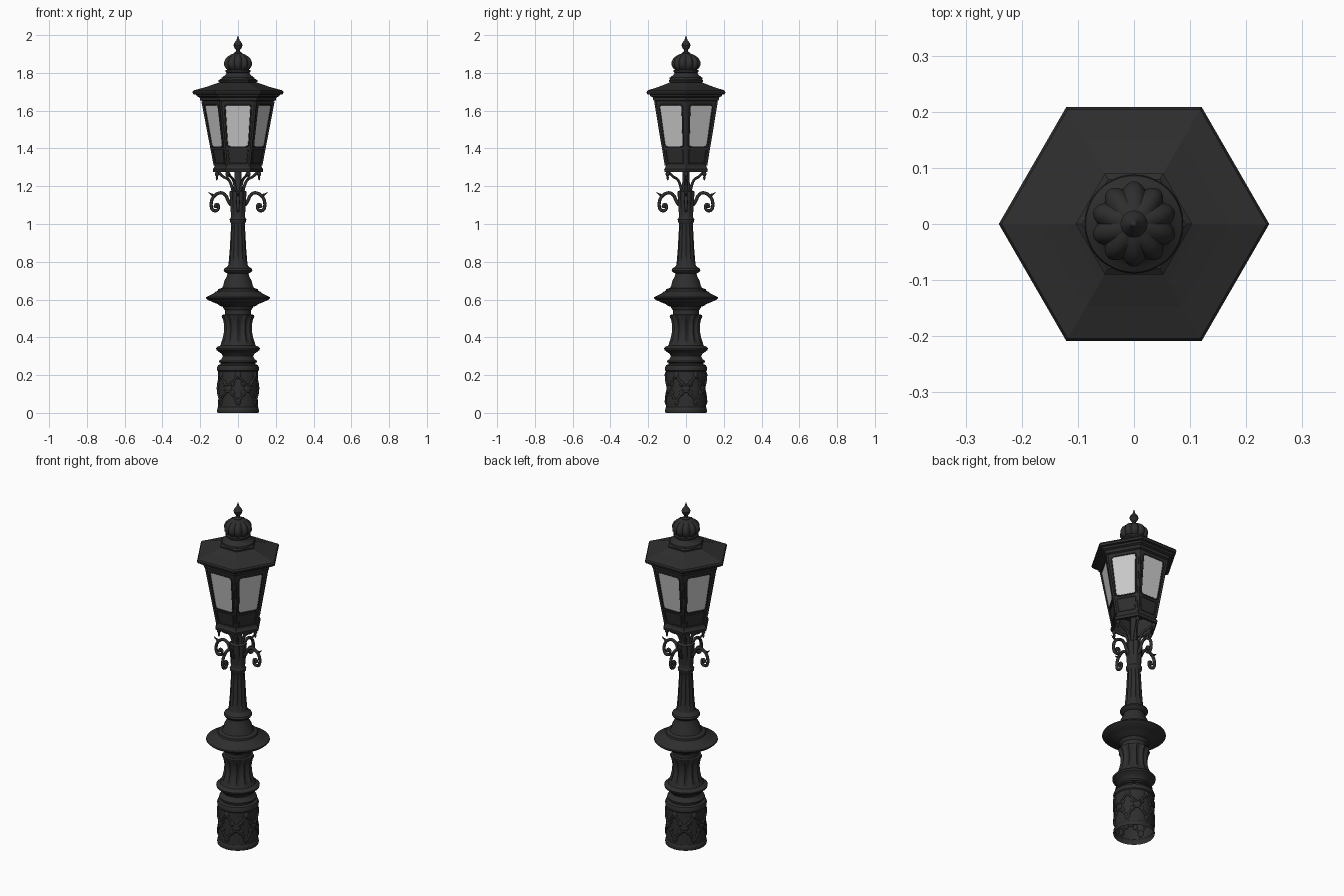
import bpy, bmesh
from math import sin, cos, pi, radians
from mathutils import Vector, Matrix

cube = bpy.data.objects.get("Cube")
if cube:
    bpy.data.objects.remove(cube)


def material(name, rgb, rough):
    m = bpy.data.materials.new(name)
    m.use_nodes = True
    m.diffuse_color = (*rgb, 1)
    bsdf = m.node_tree.nodes["Principled BSDF"]
    bsdf.inputs["Base Color"].default_value = (*rgb, 1)
    bsdf.inputs["Roughness"].default_value = rough
    return m


iron = material("black_iron", (0.027, 0.027, 0.027), 0.6)
glass = material("frosted_glass", (0.6, 0.6, 0.6), 0.4)


def finish(name, bm, mat, smooth=True):
    bmesh.ops.remove_doubles(bm, verts=bm.verts, dist=0.0002)
    mesh = bpy.data.meshes.new(name)
    bm.to_mesh(mesh)
    bm.free()
    mesh.materials.append(mat)
    ob = bpy.data.objects.new(name, mesh)
    bpy.context.collection.objects.link(ob)
    if smooth:
        bpy.ops.object.select_all(action='DESELECT')
        ob.select_set(True)
        bpy.context.view_layer.objects.active = ob
        bpy.ops.object.shade_smooth_by_angle(angle=radians(35))
    return ob


def lathe(name, profile, segs=48, lobes=0, smooth=True):
    """Profile of (radius, z[, depth]); depth > 0 cuts flutes, depth < 0 leaves lobes."""
    bm = bmesh.new()
    rings = []
    for r, z, *depth in profile:
        d = depth[0] if depth else 0
        ring = []
        for k in range(segs):
            a = 2 * pi * k / segs
            w = abs(sin(lobes * a / 2))
            q = r * (1 - d * w if d > 0 else 1 + d * (1 - w))
            ring.append(bm.verts.new((q * cos(a), q * sin(a), z)))
        rings.append(ring)
    for low, high in zip(rings, rings[1:]):
        for k in range(segs):
            n = (k + 1) % segs
            bm.faces.new((low[k], low[n], high[n], high[k]))
    return finish(name, bm, iron, smooth)


def tubes(name, paths, thick, cyclic=False, kind='NURBS', res=3):
    """Round bars along paths of points or (x, y, z, taper)."""
    cu = bpy.data.curves.new(name, 'CURVE')
    cu.dimensions = '3D'
    cu.bevel_depth = thick
    cu.bevel_resolution = 2
    cu.resolution_u = res
    cu.use_fill_caps = True
    for path in paths:
        sp = cu.splines.new(kind)
        sp.points.add(len(path) - 1)
        for p, q in zip(sp.points, path):
            p.co = (q[0], q[1], q[2], 1)
            p.radius = q[3] if len(q) > 3 else 1
        sp.use_cyclic_u = cyclic
        sp.use_endpoint_u = True
        if kind == 'NURBS':
            sp.order_u = 3
    cu.materials.append(iron)
    ob = bpy.data.objects.new(name, cu)
    bpy.context.collection.objects.link(ob)


def around(path, count, start=0):
    """Copies of a radial path (radius, z, taper) turned about the axis."""
    turns = [start + 2 * pi * k / count for k in range(count)]
    return [[(r * cos(a), r * sin(a), z, t) for r, z, t in path] for a in turns]


def beads(name, items):
    """Squashed balls: (angle, radius, z, depth, width, height)."""
    bm = bmesh.new()
    for a, r, z, d, w, h in items:
        mat = (Matrix.Rotation(a, 4, 'Z') @ Matrix.Translation((r, 0, z))
               @ Matrix.Diagonal((d, w, h, 1)))
        bmesh.ops.create_uvsphere(bm, u_segments=12, v_segments=8, radius=1, matrix=mat)
    finish(name, bm, iron)


# Round pedestal, open underneath, and its relief
lathe("pedestal", [(.109, 0), (.111, .01), (.109, .025), (.105, .03), (.104, .12), (.105, .22),
                   (.11, .225), (.111, .24), (.106, .252), (.092, .258), (.092, .265),
                   (.1, .268), (.1, .276), (.088, .284), (.08, .3), (.086, .312),
                   (.1, .322), (.114, .332), (.116, .342), (.108, .35), (.095, .356),
                   (.088, .37)])
swags = []
for k in range(6):
    for side in (-1, 1):
        mid = k * pi / 3
        swags.append([(.107 * cos(mid + t), .107 * sin(mid + t), .13 + side * (.075 - .06 * cos(3 * t)))
                      for t in [(j - 4) * pi / 24 for j in range(9)]])
tubes("pedestal_swags", swags, .006)
relief = []
for k in range(6):
    a = k * pi / 3
    relief.append((a, .104, .13, .009, .022, .024))
    relief += [(a + pi / 6, .104, z, .008, .016, .02) for z in (.06, .2)]
    relief += [(a + s * .24, .104, z, .007, .013, .016) for s in (-1, 1) for z in (.105, .155)]
beads("pedestal_rosettes", relief)

# Fluted vase below the brim
lathe("fluted_vase", [(.088, .362), (.09, .37, .05), (.081, .395, .14), (.074, .43, .16),
                      (.073, .46, .16), (.078, .49, .15), (.087, .512, .1), (.084, .518, .05),
                      (.07, .522), (.07, .545), (.078, .555), (.08, .565), (.07, .575)],
      segs=120, lobes=12)

# Wide brim with stepped mouldings
lathe("brim", [(.07, .56), (.095, .566), (.105, .575), (.13, .585), (.16, .598), (.17, .607),
               (.168, .613), (.15, .622), (.125, .634), (.118, .642), (.108, .645),
               (.105, .655), (.085, .662), (.078, .675), (.072, .7), (.058, .725),
               (.056, .738), (.07, .745), (.076, .755), (.072, .765), (.058, .772),
               (.05, .785), (.046, .79)])

# Fluted shaft and leafy collar
lathe("shaft", [(.052, .78), (.049, .8, .08), (.044, .86, .1), (.039, .95, .1), (.036, 1, .1),
                (.036, 1.01)], segs=96, lobes=12)
lathe("collar", [(.035, 1.0), (.043, 1.015), (.044, 1.025), (.038, 1.035), (.04, 1.06, -.1),
                 (.043, 1.1, -.12), (.047, 1.16, -.12), (.048, 1.172, -.1), (.03, 1.18),
                 (.024, 1.2), (.018, 1.23), (.018, 1.385)], segs=80, lobes=8)

# Four scroll brackets
scroll = [(.035, 1.1, 1.2), (.052, 1.12, 1.1), (.062, 1.15, 1), (.085, 1.168, 1), (.115, 1.16, 1),
          (.138, 1.135, 1), (.144, 1.1, 1), (.136, 1.072, 1), (.114, 1.068, 1),
          (.1, 1.085, .9), (.106, 1.106, .9), (.122, 1.104, .8), (.122, 1.09, .8)]
tubes("scroll_brackets", around(scroll, 4), .0085, res=4)
tubes("scroll_leaves", around([(.118, 1.152, 1.2), (.138, 1.15, 1), (.156, 1.168, .15)], 4), .007)
beads("scroll_buttons", [(k * pi / 2, .118, 1.094, .01, .009, .01) for k in range(4)])

# Six curved stems carrying the lantern, with hanging drops
stem = [(.022, 1.16, 1.2), (.032, 1.2, 1.1), (.05, 1.24, 1), (.085, 1.25, 1), (.112, 1.285, 1)]
tubes("lantern_stems", around(stem, 6), .007)
beads("lantern_drops", [(k * pi / 3, .112, z, s, s, h) for k in range(6)
                        for z, s, h in ((1.265, .011, .014), (1.245, .006, .014))])

# Hexagonal lantern body with recessed floor and cornice
Z0, Z1, R0, R1 = 1.31, 1.65, .123, .188
lathe("lantern_body", [(0, 1.38), (.122, 1.38), (.113, 1.275), (.131, 1.275), (.133, 1.29),
                       (.127, 1.298), (R0, Z0), (R1, Z1), (.2, 1.655), (.203, 1.67),
                       (.218, 1.676), (.222, 1.686), (.236, 1.688)], segs=6, smooth=False)
lathe("roof", [(.2, 1.686), (.238, 1.687), (.241, 1.698), (.236, 1.707), (.17, 1.725), (.12, 1.742),
               (.098, 1.75), (.103, 1.752), (.104, 1.76), (.092, 1.768), (.0, 1.77)],
      segs=6, smooth=False)
tubes("corner_posts", around([(R0, Z0, 1), (R1, Z1, 1)], 6), .006, kind='POLY')


def rounded(corners, radius):
    """Outline of a polygon with rounded corners."""
    out = []
    pts = [Vector(c) for c in corners]
    for k, c in enumerate(pts):
        a = c + (pts[k - 1] - c).normalized() * radius
        b = c + (pts[(k + 1) % len(pts)] - c).normalized() * radius
        for t in [j / 4 for j in range(5)]:
            out.append(a * (1 - t) ** 2 + c * 2 * t * (1 - t) + b * t * t)
    return out


def on_side(k, u, z, off):
    """Point on one sloping lantern side, u along its width."""
    a = pi / 6 + k * pi / 3
    d = (R0 + (R1 - R0) * (z - Z0) / (Z1 - Z0)) * cos(pi / 6) + off
    return (d * cos(a) - u * sin(a), d * sin(a) + u * cos(a), z)


# Glass panes with slim frames, and plain panel beads below them
pane = rounded([(-.056, 1.408), (.056, 1.408), (.07, 1.632), (-.07, 1.632)], .018)
panel = rounded([(-.046, 1.32), (.046, 1.32), (.053, 1.393), (-.053, 1.393)], .006)
bm = bmesh.new()
for k in range(6):
    bm.faces.new([bm.verts.new(on_side(k, u, z, .003)) for u, z in pane])
finish("glass_panes", bm, glass, smooth=False)
for name, shape, thick in (("pane_frames", pane, .004), ("panel_beads", panel, .0025)):
    tubes(name, [[on_side(k, u, z, .002) for u, z in shape] for k in range(6)],
          thick, cyclic=True, kind='POLY')

# Crown: round neck, lobed dome and spike
lathe("crown_neck", [(.088, 1.765), (.086, 1.775), (.076, 1.782), (.066, 1.79), (.06, 1.8),
                     (.066, 1.806), (.066, 1.814), (.05, 1.82)])
lathe("lobed_dome", [(.05, 1.812, -.1), (.066, 1.822, -.14), (.076, 1.84, -.16), (.076, 1.858, -.16),
                     (.068, 1.876, -.16), (.052, 1.89, -.16), (.032, 1.9, -.12), (.015, 1.904)],
      segs=100, lobes=10)
lathe("spike", [(.022, 1.898), (.022, 1.906), (.012, 1.912), (.01, 1.922), (.019, 1.932),
                (.024, 1.947), (.019, 1.96), (.01, 1.97), (.006, 1.98), (0, 2)], segs=24)
